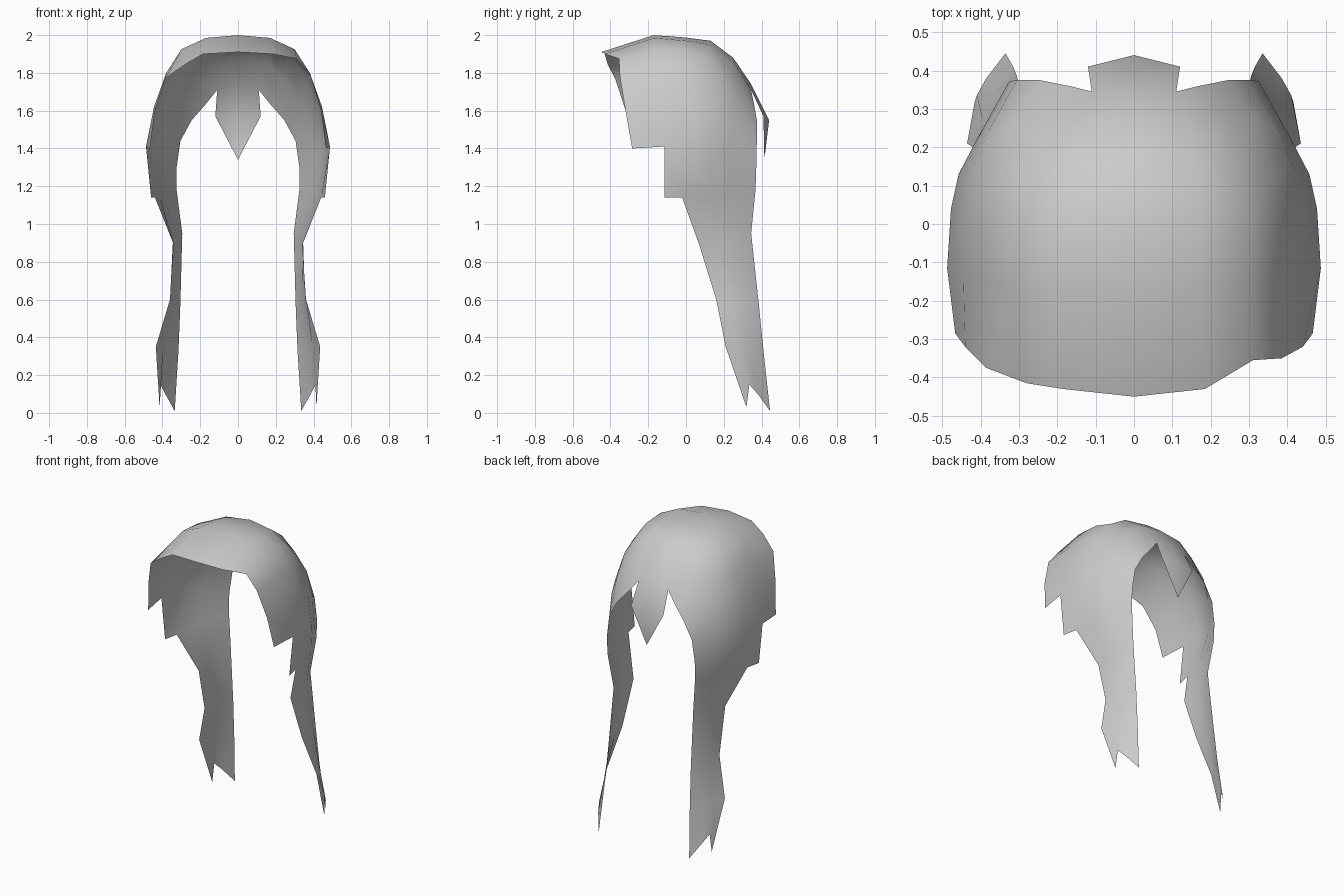
import bpy
import bmesh

old = bpy.data.objects.get("Cube")
if old:
    bpy.data.objects.remove(old, do_unlink=True)

# One grey hair colour
grey = bpy.data.materials.new("hair grey")
grey.use_nodes = True
COLOUR = (0.6, 0.6, 0.6, 1)
grey.diffuse_color = COLOUR
grey.node_tree.nodes["Principled BSDF"].inputs["Base Color"].default_value = COLOUR

# Crown: front-to-back arcs, from the centre line outward and down to the ear
CROWN = [
    [(0, -.45, 1.91), (0, -.17, 2.0), (0, .0, 1.987), (0, .13, 1.97), (0, .25, 1.88), (0, .345, 1.74)],
    [(.185, -.43, 1.90), (.17, -.17, 1.985), (.17, .0, 1.97), (.17, .12, 1.95), (.15, .25, 1.86), (.11, .345, 1.71)],
    [(.31, -.355, 1.875), (.30, -.16, 1.925), (.30, .0, 1.915), (.285, .12, 1.88), (.24, .26, 1.77), (.17, .36, 1.635)],
    [(.385, -.35, 1.78), (.38, -.14, 1.80), (.38, .02, 1.79), (.365, .13, 1.75), (.32, .27, 1.66), (.245, .375, 1.55)],
    [(.44, -.32, 1.6), (.445, -.13, 1.62), (.44, .03, 1.61), (.42, .14, 1.58), (.375, .25, 1.53), (.305, .375, 1.44)],
    [(.466, -.285, 1.40), (.487, -.115, 1.41), (.477, .04, 1.4), (.457, .13, 1.38), (.41, .22, 1.35), (.325, .372, 1.3)],
]
# Side locks: rows running down; each row ends at the rear column
LOCK = [
    [(.46, -.115, 1.14), (.44, -.02, 1.14), (.415, .11, 1.15), (.38, .23, 1.16), (.325, .368, 1.18)],
    [(.34, .07, .89), (.345, .16, .9), (.335, .25, .92), (.295, .345, .95)],
    [(.36, .16, .6), (.355, .235, .6), (.34, .31, .59), (.305, .385, .58)],
    [(.435, .21, .35), (.395, .275, .35), (.365, .34, .34), (.315, .41, .33)],
    [(.415, .32, .03), (.41, .335, .15), (.385, .38, .10), (.335, .445, .01)],
]
# Pointed tuft at the back, hanging from the crown's rear edge
TUFT_MID, TUFT_SIDE, TUFT_TIP = (0, .44, 1.55), (.12, .41, 1.57), (0, .415, 1.34)
# The fringe sweeps further forward on the right side
RIGHT_FRINGE = {(2, 0): (.28, -.415, 1.845), (3, 0): (.385, -.375, 1.77)}

bm = bmesh.new()


def vert(p, side):
    return bm.verts.new((p[0] * side, p[1], p[2]))


def face(vs, side):
    bm.faces.new(vs if side > 0 else vs[::-1])


def build_half(side):
    # Place the points by row and column, keyed from the front
    grid = {}
    for r, row in enumerate(CROWN + LOCK):
        first = 6 - len(row)
        for i, p in enumerate(row):
            if side < 0:
                p = RIGHT_FRINGE.get((r, first + i), p)
            grid[r, first + i] = vert(p, side)
    # Skin every complete cell
    for (r, c) in list(grid):
        keys = [(r, c), (r + 1, c), (r + 1, c + 1), (r, c + 1)]
        if all(k in grid for k in keys):
            face([grid[k] for k in keys], side)
    # Half of the back tuft
    mid, edge, tip = (vert(p, side) for p in (TUFT_MID, TUFT_SIDE, TUFT_TIP))
    face([grid[0, 5], grid[1, 5], edge, mid], side)
    face([mid, edge, tip], side)


for s in (1, -1):
    build_half(s)

# Weld the halves along the centre line and shade smoothly
bmesh.ops.remove_doubles(bm, verts=bm.verts[:], dist=0.0005)
for f in bm.faces:
    f.smooth = True

mesh = bpy.data.meshes.new("hair")
bm.to_mesh(mesh)
bm.free()
mesh.materials.append(grey)
hair = bpy.data.objects.new("hair", mesh)
bpy.context.collection.objects.link(hair)
